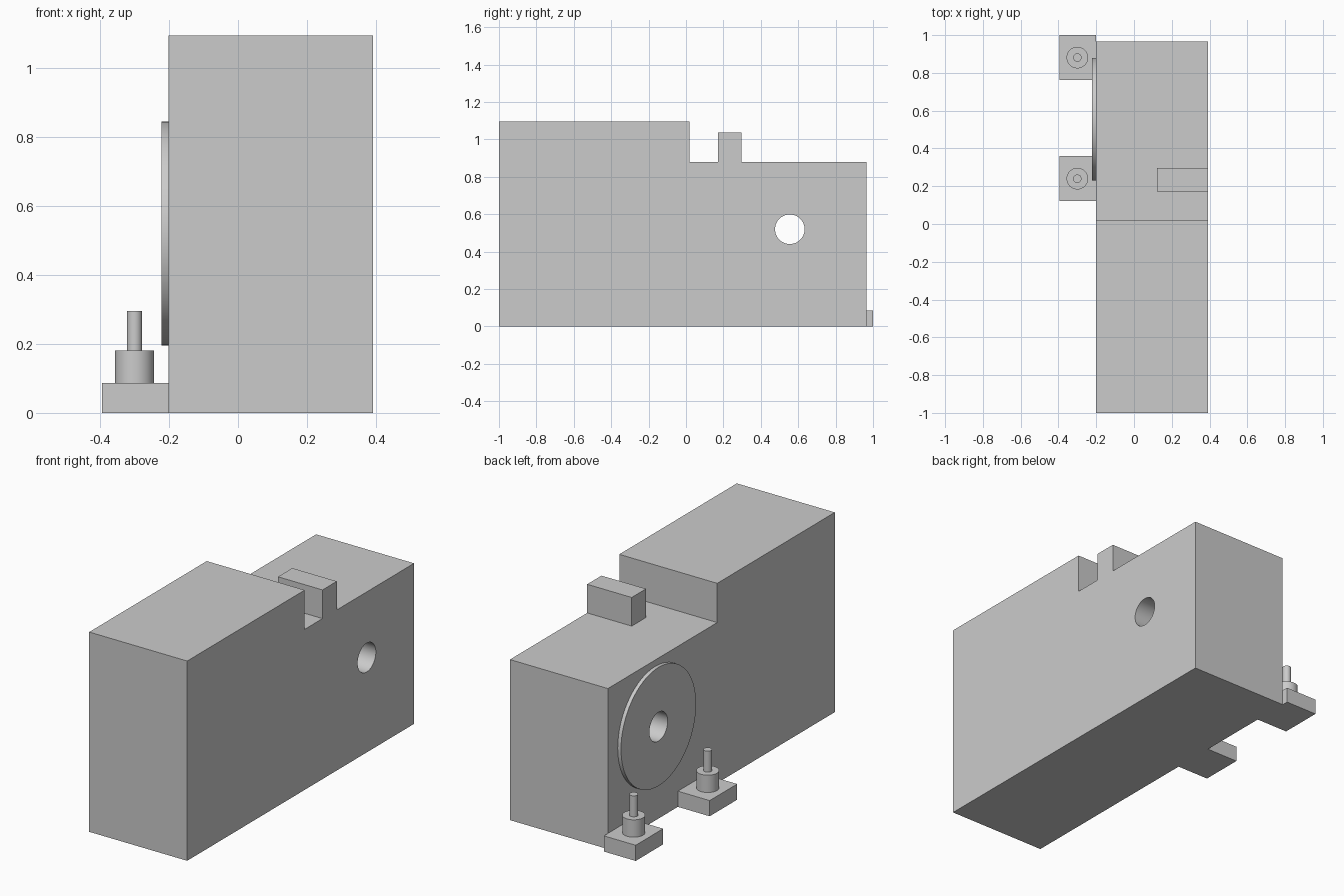
import bpy
import bmesh
from math import radians
from mathutils import Matrix, Vector

cube = bpy.data.objects.get("Cube")
if cube:
    bpy.data.objects.remove(cube, do_unlink=True)

grey = bpy.data.materials.new("plain grey")
grey.use_nodes = True
GREY = (0.6, 0.6, 0.6, 1)
grey.diffuse_color = GREY
grey.node_tree.nodes["Principled BSDF"].inputs["Base Color"].default_value = GREY

HOLE_Y, HOLE_Z = 0.555, 0.52


def finish(name, bm):
    bmesh.ops.recalc_face_normals(bm, faces=bm.faces)
    mesh = bpy.data.meshes.new(name)
    bm.to_mesh(mesh)
    bm.free()
    mesh.materials.append(grey)
    obj = bpy.data.objects.new(name, mesh)
    bpy.context.collection.objects.link(obj)
    return obj


def box(name, low, high):
    bm = bmesh.new()
    low, high = Vector(low), Vector(high)
    size = Matrix.Diagonal((high - low).to_4d())
    size[3][3] = 1
    bmesh.ops.create_cube(bm, size=1, matrix=Matrix.Translation((low + high) / 2) @ size)
    return finish(name, bm)


def cylinder(name, centre, radius, depth, along_x=False):
    bm = bmesh.new()
    turn = Matrix.Rotation(radians(90 if along_x else 0), 4, "Y")
    bmesh.ops.create_cone(bm, cap_ends=True, segments=64, radius1=radius, radius2=radius,
                          depth=depth, matrix=Matrix.Translation(centre) @ turn)
    return finish(name, bm)


def smooth(obj):
    bpy.ops.object.select_all(action="DESELECT")
    obj.select_set(True)
    bpy.context.view_layer.objects.active = obj
    bpy.ops.object.shade_smooth_by_angle(angle=radians(30))


def cut(obj, cutter):
    mod = obj.modifiers.new("bore", "BOOLEAN")
    mod.operation = "DIFFERENCE"
    mod.solver = "EXACT"
    mod.object = cutter
    bpy.context.view_layer.objects.active = obj
    bpy.ops.object.select_all(action="DESELECT")
    obj.select_set(True)
    bpy.ops.object.modifier_apply(modifier=mod.name)


# Stepped body extruded sideways from its profile
profile = [(-1, 0), (0.965, 0), (0.965, 0.88), (0.018, 0.88), (0.018, 1.095), (-1, 1.095)]
bm = bmesh.new()
side = bm.faces.new([bm.verts.new((-0.202, y, z)) for y, z in profile])
extruded = bmesh.ops.extrude_face_region(bm, geom=[side])["geom"]
bmesh.ops.translate(bm, vec=(0.594, 0, 0),
                    verts=[v for v in extruded if isinstance(v, bmesh.types.BMVert)])
body = finish("body", bm)

# Round plate on the side, with a bore running through plate and body
plate = cylinder("round_plate", (-0.212, HOLE_Y, HOLE_Z), 0.325, 0.02, True)
bore = cylinder("bore_cutter", (0, HOLE_Y, HOLE_Z), 0.079, 2, True)
for part in (body, plate):
    cut(part, bore)
    smooth(part)
bpy.data.objects.remove(bore, do_unlink=True)

# Block on the lower deck
box("top_block", (0.122, 0.172, 0.88), (0.392, 0.296, 1.037))

# Two feet, each with a boss and a pin
for place, y in (("front", 0.24), ("rear", 0.881)):
    box(place + "_foot", (-0.395, y - 0.119, 0), (-0.202, y + 0.119, 0.086))
    smooth(cylinder(place + "_boss", (-0.3, y, 0.133), 0.057, 0.096))
    smooth(cylinder(place + "_pin", (-0.3, y, 0.238), 0.022, 0.116))
